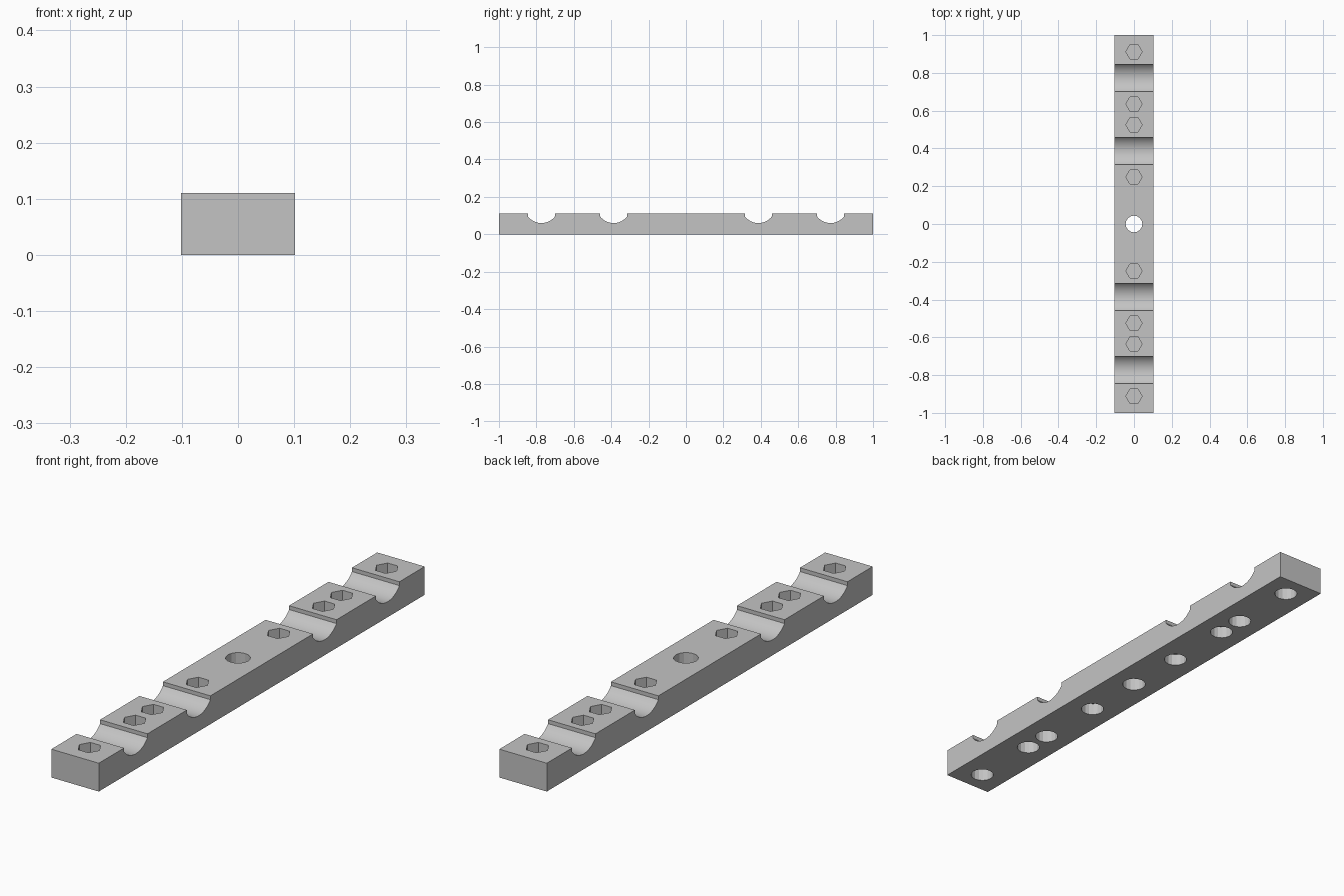
import bpy, bmesh, math

HALF_W, HEIGHT = 0.102, 0.11
GROOVES = (-0.773, -0.387, 0.387, 0.773)
BOLTS = [s * y for s in (-1, 1) for y in (0.249, 0.525, 0.635, 0.912)]

cube = bpy.data.objects.get("Cube")
if cube:
    bpy.data.objects.remove(cube, do_unlink=True)

grey = bpy.data.materials.new("light grey plastic")
grey.use_nodes = True
grey.diffuse_color = (0.55, 0.55, 0.55, 1)
grey.node_tree.nodes["Principled BSDF"].inputs["Base Color"].default_value = grey.diffuse_color


def make_object(name, bm):
    bmesh.ops.recalc_face_normals(bm, faces=bm.faces)
    mesh = bpy.data.meshes.new(name)
    bm.to_mesh(mesh)
    bm.free()
    mesh.materials.append(grey)
    obj = bpy.data.objects.new(name, mesh)
    bpy.context.collection.objects.link(obj)
    return obj


def groove_points(centre, half=0.072, lip=0.015, sag=0.035, steps=20):
    """Short upright lips joined by a shallow circular arc."""
    radius = (half ** 2 + sag ** 2) / (2 * sag)
    sweep = math.asin(half / radius)
    points = [(centre - half, HEIGHT)]
    for i in range(steps + 1):
        a = sweep * (2 * i / steps - 1)
        z = HEIGHT - lip - sag + radius * (1 - math.cos(a))
        points.append((centre + radius * math.sin(a), z))
    return points + [(centre + half, HEIGHT)]


# Bar: side profile with four cradles, extruded across its width
profile = [(-1, 0), (-1, HEIGHT)]
for y in GROOVES:
    profile += groove_points(y)
profile += [(1, HEIGHT), (1, 0)]
bm = bmesh.new()
face = bm.faces.new([bm.verts.new((-HALF_W, y, z)) for y, z in profile])
extruded = bmesh.ops.extrude_face_region(bm, geom=[face])["geom"]
bmesh.ops.translate(bm, vec=(2 * HALF_W, 0, 0),
                    verts=[v for v in extruded if isinstance(v, bmesh.types.BMVert)])
bar = make_object("clamp_bar", bm)


def drill(name, places, sides, radius, bottom, top):
    """Cut a row of upright prisms out of the bar."""
    bm = bmesh.new()
    for y in places:
        ring = [bm.verts.new((radius * math.cos(math.tau * i / sides),
                              y + radius * math.sin(math.tau * i / sides), bottom))
                for i in range(sides)]
        base = bm.faces.new(ring)
        new = bmesh.ops.extrude_face_region(bm, geom=[base])["geom"]
        bmesh.ops.translate(bm, vec=(0, 0, top - bottom),
                            verts=[v for v in new if isinstance(v, bmesh.types.BMVert)])
    cutter = make_object(name, bm)
    cutter.hide_render = True
    mod = bar.modifiers.new(name, "BOOLEAN")
    mod.operation, mod.solver, mod.object = "DIFFERENCE", "EXACT", cutter
    bpy.ops.object.modifier_apply(modifier=name)
    bpy.data.objects.remove(cutter, do_unlink=True)


bpy.ops.object.select_all(action="DESELECT")
bar.select_set(True)
bpy.context.view_layer.objects.active = bar

# Nut pockets with a small stepped floor, bolt holes below, and a centre hole
drill("nut_pockets", BOLTS, 6, 0.043, 0.063, 0.2)
drill("pocket_steps", BOLTS, 6, 0.025, 0.056, 0.1)
drill("bolt_holes", BOLTS, 16, 0.043, -0.1, 0.048)
drill("centre_hole", [0], 16, 0.044, -0.1, 0.2)

bpy.ops.object.shade_smooth_by_angle(angle=math.radians(20))
